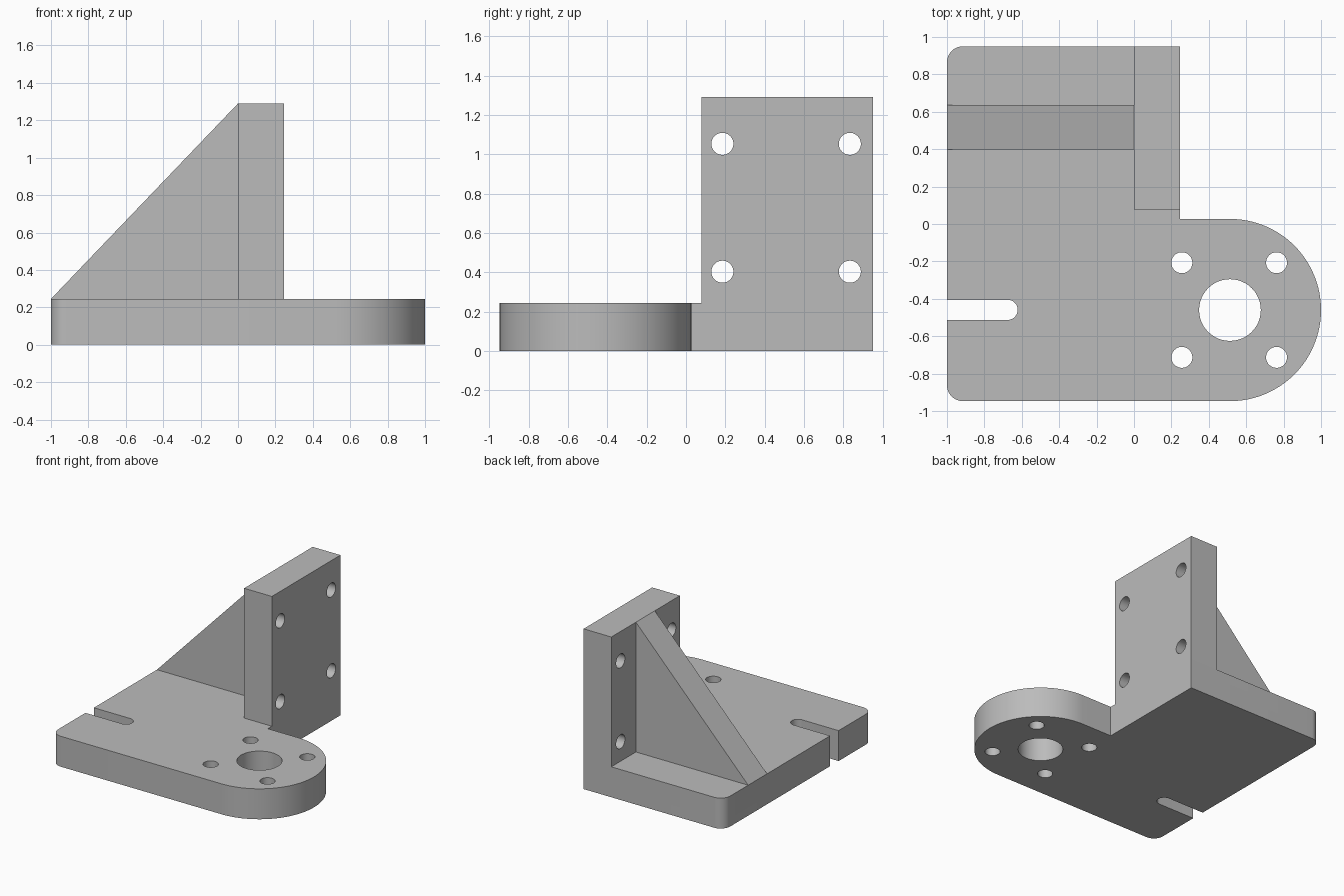
import bpy, bmesh
from math import sin, cos, radians
from mathutils import Vector, Matrix

if "Cube" in bpy.data.objects:
    bpy.data.objects.remove(bpy.data.objects["Cube"], do_unlink=True)

# Main dimensions
THICK = 0.245
HEIGHT = 1.29
EDGE = 0.247
BACK = 0.95
FRONT = -0.947
HUB = (0.513, -0.46)
HUB_R = 0.487
BOLT_R = 0.056
CORNER_R = 0.085

steel = bpy.data.materials.new("steel_grey")
steel.use_nodes = True
steel.diffuse_color = (0.5, 0.5, 0.5, 1)
steel.node_tree.nodes["Principled BSDF"].inputs["Base Color"].default_value = (0.5, 0.5, 0.5, 1)


def arc(x, y, r, start, end, steps):
    angles = [radians(start + (end - start) * i / steps) for i in range(steps + 1)]
    return [(x + r * cos(a), y + r * sin(a)) for a in angles]


def prism(name, outline, low, high, axis="Z"):
    """Extrude a 2D outline along z, or along y (outline in xz), or along x (outline in yz)."""
    place = {"Z": lambda u, v: (u, v, low),
             "Y": lambda u, v: (u, low, v),
             "X": lambda u, v: (low, u, v)}[axis]
    step = Vector([(high - low) * (axis == a) for a in "XYZ"])
    bm = bmesh.new()
    face = bm.faces.new([bm.verts.new(place(u, v)) for u, v in outline])
    top = bmesh.ops.extrude_face_region(bm, geom=[face])["geom"]
    bmesh.ops.translate(bm, vec=step, verts=[g for g in top if isinstance(g, bmesh.types.BMVert)])
    bmesh.ops.recalc_face_normals(bm, faces=bm.faces)
    mesh = bpy.data.meshes.new(name)
    bm.to_mesh(mesh)
    bm.free()
    mesh.materials.append(steel)
    obj = bpy.data.objects.new(name, mesh)
    bpy.context.collection.objects.link(obj)
    return obj


def hole(x, y, r, low, high, axis="Z"):
    return prism("hole_cutter", arc(x, y, r, 0, 360, 48)[:-1], low, high, axis)


def combine(target, tool, operation):
    tool.hide_render = True
    bpy.context.view_layer.objects.active = target
    mod = target.modifiers.new("combine", "BOOLEAN")
    mod.operation = operation
    mod.solver = "EXACT"
    mod.object = tool
    bpy.ops.object.modifier_apply(modifier=mod.name)
    bpy.data.objects.remove(tool, do_unlink=True)


# Base plate with rounded left corners and round nose
outline = (arc(*HUB, HUB_R, -90, 90, 64)
           + [(EDGE, HUB[1] + HUB_R), (EDGE, BACK)]
           + arc(-1 + CORNER_R, BACK - CORNER_R, CORNER_R, 90, 180, 12)
           + arc(-1 + CORNER_R, FRONT + CORNER_R, CORNER_R, 180, 270, 12))
bracket = prism("angle_bracket", outline, 0, THICK)

# Upright mounting plate and triangular gusset, fused to the base
upright = prism("upright_plate", [(0, 0), (EDGE, 0), (EDGE, HEIGHT), (0, HEIGHT)], 0.078, BACK, "Y")
combine(bracket, upright, "UNION")
gusset = prism("gusset", [(-1, THICK), (0, THICK), (0, HEIGHT)], 0.397, 0.637, "Y")
combine(bracket, gusset, "UNION")

# Bore and four bolt holes in the nose
cutters = [hole(*HUB, 0.165, -0.1, 0.4)]
for sx in (-1, 1):
    for sy in (-1, 1):
        cutters.append(hole(HUB[0] - 0.004 + sx * 0.253, HUB[1] + sy * 0.253, BOLT_R, -0.1, 0.4))

# Four bolt holes through the upright
for y in (0.185, 0.833):
    for z in (0.403, 1.053):
        cutters.append(hole(y, z, BOLT_R, -0.1, 0.4, "X"))

# Open slot in the left edge
slot = [(-1.1, -0.513)] + arc(-0.676, -0.459, 0.054, -90, 90, 24) + [(-1.1, -0.405)]
cutters.append(prism("slot_cutter", slot, -0.1, 0.4))

for cutter in cutters:
    combine(bracket, cutter, "DIFFERENCE")

# Merge coplanar leftovers and smooth the round walls
bm = bmesh.new()
bm.from_mesh(bracket.data)
bmesh.ops.remove_doubles(bm, verts=bm.verts, dist=0.0001)
bmesh.ops.dissolve_limit(bm, angle_limit=radians(0.5), verts=bm.verts, edges=bm.edges)
bm.to_mesh(bracket.data)
bm.free()

bpy.ops.object.select_all(action="DESELECT")
bracket.select_set(True)
bpy.context.view_layer.objects.active = bracket
bpy.ops.object.shade_smooth_by_angle(angle=radians(30))
